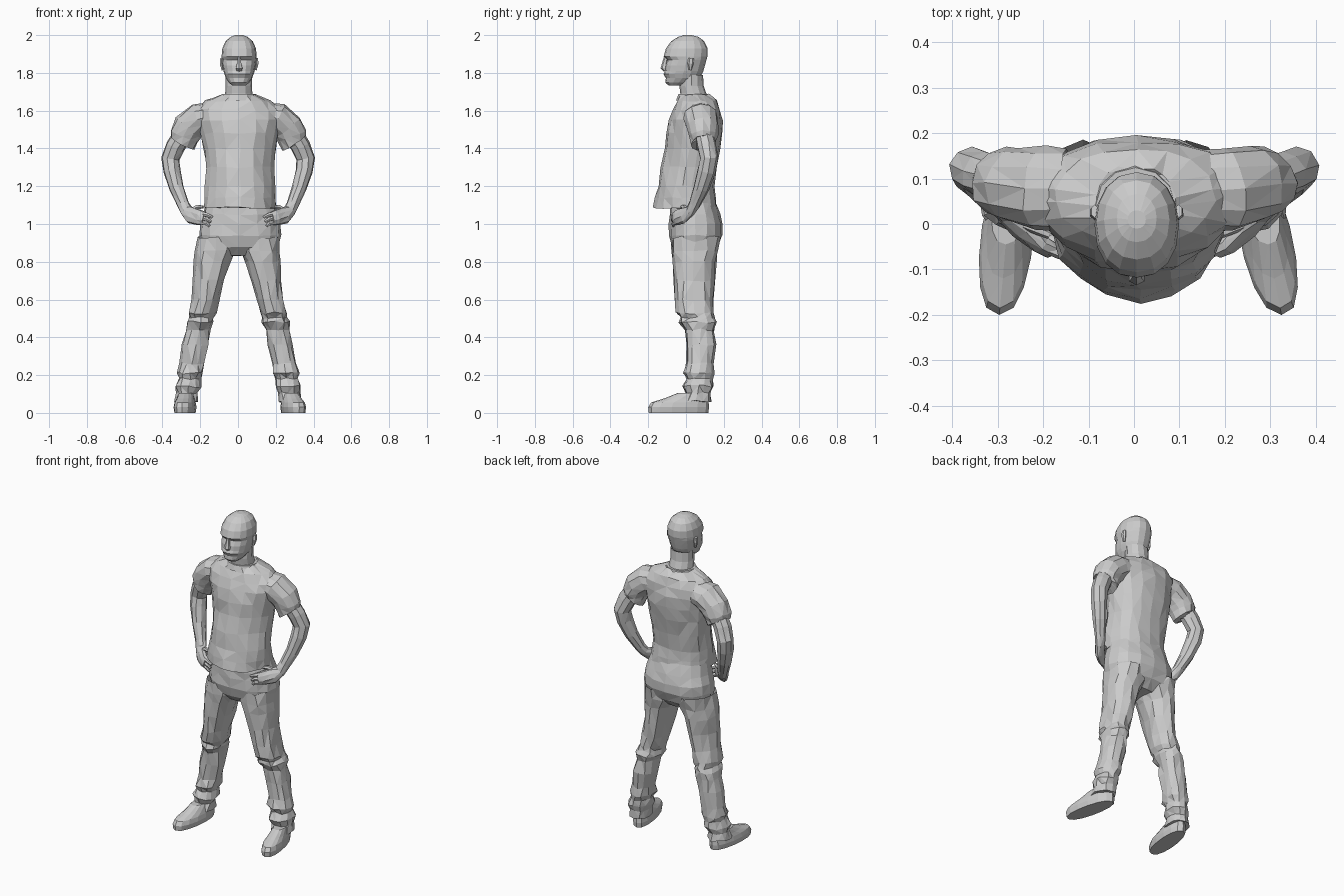
import bpy, bmesh, math, random
from mathutils import Vector

random.seed(4)


def skin(name, rings, cap_start=True, cap_end=True, jitter=0.0):
    """Join rings of points into one flat-faceted mesh."""
    bm = bmesh.new()
    loops = []
    for ring in rings:
        loops.append([bm.verts.new([c + random.uniform(-jitter, jitter) for c in p]) for p in ring])
    n = len(loops[0])
    for a, b in zip(loops, loops[1:]):
        for i in range(n):
            j = (i + 1) % n
            bm.faces.new((a[i], a[j], b[j], b[i]))
    if cap_start:
        bm.faces.new(loops[0][::-1])
    if cap_end:
        bm.faces.new(loops[-1])
    bmesh.ops.recalc_face_normals(bm, faces=bm.faces)
    bmesh.ops.triangulate(bm, faces=bm.faces)
    mesh = bpy.data.meshes.new(name)
    bm.to_mesh(mesh)
    bm.free()
    obj = bpy.data.objects.new(name, mesh)
    bpy.context.collection.objects.link(obj)
    return obj


def power(v, p):
    return math.copysign(abs(v) ** p, v)


def stack(name, rows, n=14, px=1.0, front=1.0, back=1.0, side=1, shear=0.0, **kw):
    """Horizontal rings from rows of (z, x min, x max, y front, y back)."""
    rings = []
    for z, x0, x1, y0, y1 in rows:
        ring = []
        for i in range(n):
            a = 2 * math.pi * i / n - math.pi / 2
            c, s = math.cos(a), math.sin(a)
            y = (y0 + y1) / 2 + (y1 - y0) / 2 * power(s, front if s < 0 else back)
            x = (x0 + x1) / 2 + (x1 - x0) / 2 * power(c, px)
            ring.append((side * (x + shear * (0.08 - y)), y, z))
        rings.append(ring)
    return skin(name, rings, **kw)


def tube(name, path, n=9, side=1, **kw):
    """Tube along rows of (x, y, z, depth radius, width radius)."""
    pts = [Vector(p[:3]) for p in path]
    rings = []
    for i, p in enumerate(path):
        t = (pts[min(i + 1, len(pts) - 1)] - pts[max(i - 1, 0)]).normalized()
        u = Vector((0, 1, 0))
        u = (u - t * u.dot(t)).normalized()
        v = t.cross(u)
        ring = []
        for k in range(n):
            a = 2 * math.pi * k / n
            q = pts[i] + u * p[3] * math.cos(a) + v * p[4] * math.sin(a)
            ring.append((side * q.x, q.y, q.z))
        rings.append(ring)
    return skin(name, rings, **kw)


# Head with brow, eye hollow, lips and chin in its profile
stack("head", [
    (1.733, -.030, .040, -.092, -.02), (1.748, -.048, .058, -.108, .03),
    (1.772, -.064, .074, -.107, .07), (1.793, -.072, .083, -.119, .085),
    (1.81, -.077, .088, -.112, .092), (1.838, -.082, .093, -.110, .100),
    (1.868, -.085, .097, -.098, .108), (1.888, -.087, .099, -.118, .114),
    (1.93, -.083, .095, -.106, .114), (1.968, -.066, .078, -.078, .096),
    (1.991, -.038, .050, -.040, .066), (2.0, -.014, .026, -.01, .03)],
    n=16, px=.9, front=.9)
tube("nose", [(.006, -.104, 1.885, .012, .008), (.006, -.113, 1.85, .014, .013),
              (.006, -.117, 1.826, .018, .02), (.006, -.108, 1.815, .012, .016)], n=6)
for side, label in ((-1, "left"), (1, "right")):
    tube(label + "_ear", [(.086 + .006 * side, .022, 1.815, .008, .008),
                          (.092 + .006 * side, .025, 1.85, .017, .012),
                          (.092 + .006 * side, .028, 1.878, .015, .009)], n=6, side=side)

# Neck and collar
stack("neck", [(1.64, -.078, .085, -.04, .12), (1.69, -.068, .076, -.03, .108),
               (1.73, -.066, .074, -.035, .094), (1.79, -.066, .076, -.03, .09)],
      n=12, cap_start=False, cap_end=False)
stack("collar", [(1.655, -.098, .102, -.052, .135), (1.688, -.084, .09, -.04, .124),
                 (1.688, -.07, .076, -.03, .11)], n=12, cap_start=False, cap_end=False)

# Loose shirt, hem hanging forward
stack("shirt", [
    (1.085, -.182, .203, -.172, .165), (1.14, -.178, .2, -.162, .158),
    (1.2, -.175, .195, -.15, .155), (1.3, -.172, .19, -.13, .168),
    (1.4, -.182, .2, -.112, .182), (1.48, -.2, .215, -.104, .19),
    (1.55, -.222, .235, -.088, .19), (1.605, -.225, .232, -.066, .182),
    (1.65, -.175, .18, -.048, .16), (1.685, -.085, .09, -.03, .125)],
    n=18, px=.85, front=1.3, back=.9, jitter=.006)

# Hips of the trousers
stack("trouser_hips", [
    (1.12, -.172, .19, -.08, .155), (1.05, -.188, .21, -.088, .18),
    (1.0, -.2, .222, -.09, .193), (.94, -.208, .23, -.09, .19),
    (.88, -.195, .21, -.075, .17), (.835, -.09, .09, -.03, .12)],
    n=16, px=.85, front=.85, back=.9, jitter=.004, cap_start=False)

leg_rows = [
    (.93, .01, .218, -.078, .18), (.86, .008, .225, -.078, .17),
    (.8, .042, .23, -.074, .157), (.7, .07, .234, -.067, .15),
    (.6, .098, .243, -.058, .145), (.53, .115, .262, -.05, .15),
    (.505, .128, .258, -.03, .148), (.48, .128, .275, -.034, .162),
    (.44, .145, .276, -.005, .152), (.36, .155, .293, .002, .155),
    (.26, .178, .305, .003, .148), (.21, .182, .324, -.012, .148),
    (.18, .198, .316, .004, .136), (.14, .197, .334, -.016, .142),
    (.105, .212, .326, -.004, .13), (.06, .21, .336, -.025, .135)]
shoe_rows = [(0, .215, .322, -.197, .118), (.03, .21, .327, -.2, .122),
             (.055, .215, .322, -.185, .12), (.075, .222, .315, -.12, .118),
             (.105, .232, .308, -.045, .11)]
arm_rows = [(.295, .098, 1.47, .05, .052), (.332, .11, 1.41, .05, .052),
            (.358, .122, 1.345, .048, .05), (.35, .108, 1.28, .05, .046),
            (.325, .08, 1.19, .042, .04), (.29, .045, 1.105, .03, .033),
            (.272, .025, 1.07, .026, .034), (.245, -.01, 1.045, .026, .044),
            (.205, -.045, 1.035, .022, .042), (.18, -.058, 1.03, .018, .035)]
sleeve_rows = [(.15, .075, 1.57, .09, .075), (.205, .078, 1.56, .092, .085),
               (.262, .088, 1.512, .083, .085), (.285, .092, 1.465, .075, .08),
               (.295, .094, 1.43, .068, .074), (.297, .096, 1.445, .05, .052)]

for side, label, toe in ((-1, "left", .1), (1, "right", .2)):
    # Creased trouser leg and shoe
    stack(label + "_trouser_leg", leg_rows, n=12, px=.9, front=.9, side=side,
          jitter=.007, cap_start=False)
    stack(label + "_shoe", shoe_rows, n=14, px=.8, side=side, shear=toe)
    # Sleeve and bent arm with the hand on the hip
    tube(label + "_sleeve", sleeve_rows, n=12, side=side, jitter=.004,
         cap_start=False, cap_end=False)
    tube(label + "_arm", arm_rows, side=side, jitter=.002, cap_start=False)
    for k in range(3):
        z = 1.055 - .023 * k
        tube(f"{label}_finger_{k + 1}", [(.2, -.05, z, .012, .013), (.165, -.066, z - .006, .011, .012),
                                         (.135 + .008 * k, -.068, z - .02, .007, .008)],
             n=6, side=side)
    tube(label + "_thumb", [(.25, .005, 1.07, .014, .014), (.215, -.01, 1.09, .013, .013),
                            (.185, -.025, 1.09, .009, .009)], n=6, side=side)
